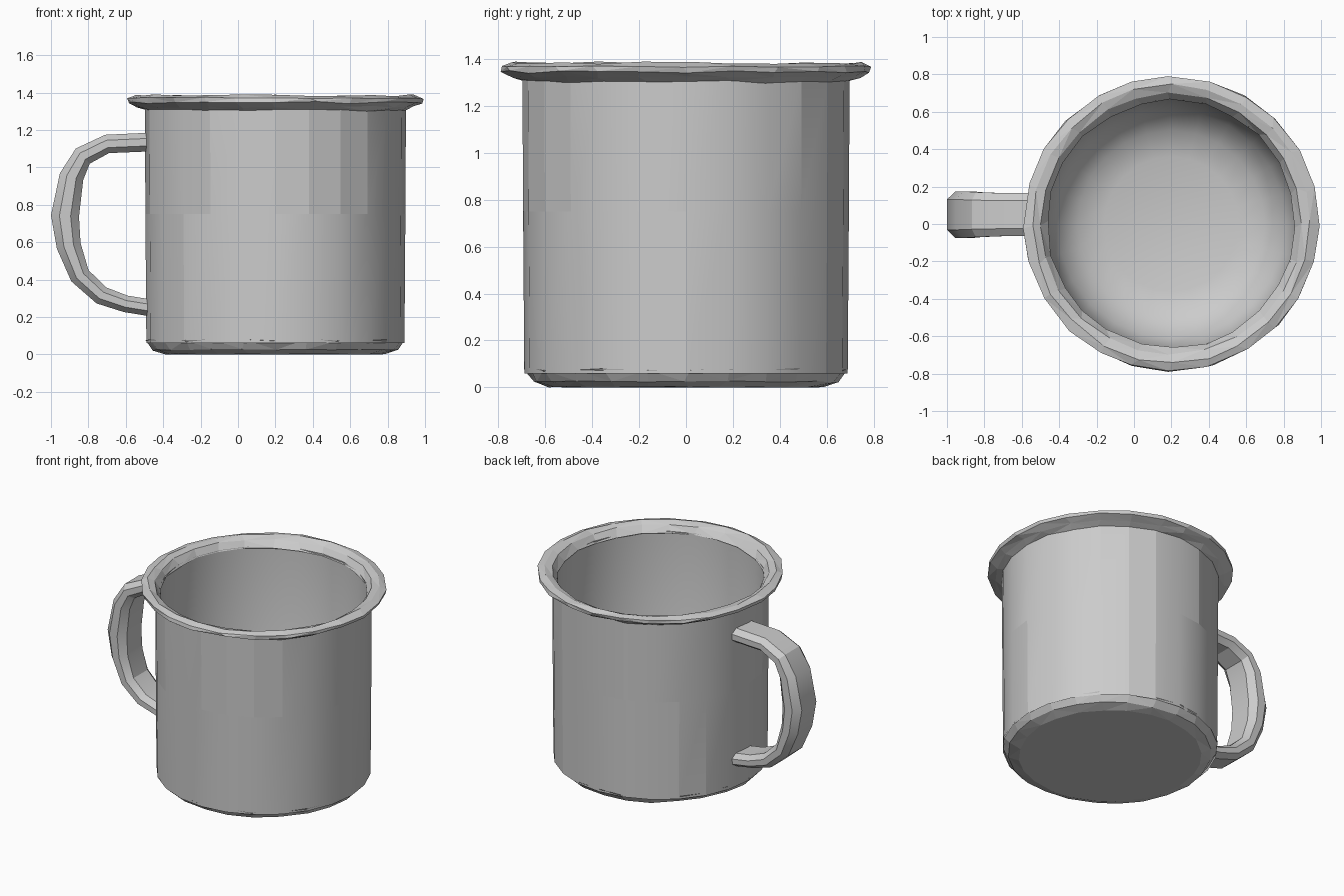
import bpy, bmesh, math, random
from mathutils import Vector

random.seed(4)
SIDES = 24
CENTRE = Vector((0.2, 0, 0))

cube = bpy.data.objects.get("Cube")
if cube:
    bpy.data.objects.remove(cube, do_unlink=True)

grey = bpy.data.materials.new("enamel grey")
grey.use_nodes = True
grey.diffuse_color = (0.6, 0.6, 0.6, 1)
grey.node_tree.nodes["Principled BSDF"].inputs["Base Color"].default_value = (0.6, 0.6, 0.6, 1)


def finish(name, bm, smooth=None, recalc=True):
    if recalc:
        bmesh.ops.recalc_face_normals(bm, faces=bm.faces)
    mesh = bpy.data.meshes.new(name)
    bm.to_mesh(mesh)
    bm.free()
    mesh.materials.append(grey)
    obj = bpy.data.objects.new(name, mesh)
    bpy.context.collection.objects.link(obj)
    if smooth is not None:
        bpy.ops.object.select_all(action='DESELECT')
        bpy.context.view_layer.objects.active = obj
        obj.select_set(True)
        bpy.ops.object.shade_smooth_by_angle(angle=math.radians(smooth))
    return obj


def bridge(bm, a, b):
    """Join two rings of the same length with quads."""
    for i in range(len(a)):
        j = (i + 1) % len(a)
        bm.faces.new((a[i], a[j], b[j], b[i]))


def lathe(profile, closed=False, jitter=0.0, cap=False):
    """Turn (radius, height) points about the mug axis."""
    bm = bmesh.new()
    rings = []
    for r, z in profile:
        ring = []
        for i in range(SIDES):
            a = math.tau * i / SIDES + random.uniform(-1, 1) * jitter * 4
            rr = r + random.uniform(-1, 0.5) * jitter
            zz = max(0, z + random.uniform(-1, 0.5) * jitter)
            ring.append(bm.verts.new(CENTRE + Vector((rr * math.cos(a), rr * math.sin(a), zz))))
        rings.append(ring)
    for a, b in zip(rings, rings[1:]):
        bridge(bm, a, b)
    if closed:
        bridge(bm, rings[-1], rings[0])
    if cap:
        bm.faces.new(rings[0])
    return bm


# Outer wall: two bands of panels, with some seams left open
bm = lathe([(0.69, 0.06), (0.695, 0.75), (0.698, 1.32)])
bmesh.ops.recalc_face_normals(bm, faces=bm.faces)
seams = []
for e in bm.edges:
    lo, hi = sorted(v.co.z for v in e.verts)
    if hi - lo > 0.1 and random.random() < 0.35:
        seams.append(e)
    elif 0.5 < lo and hi < 1 and random.random() < 0.5:
        seams.append(e)
bmesh.ops.split_edges(bm, edges=seams)
finish("outer_wall", bm, 35, recalc=False)

# Rough rounded base edge with flat underside
bm = lathe([(0.59, 0.0), (0.655, 0.025), (0.692, 0.08)], jitter=0.007, cap=True)
bmesh.ops.triangulate(bm, faces=[f for f in bm.faces if len(f.verts) == 4])
finish("base", bm)

# Inner wall, sloping into a flat floor
bm = lathe([(0.36, 0.05), (0.5, 0.09), (0.61, 0.19), (0.665, 0.36), (0.67, 1.33)], cap=True)
bmesh.ops.recalc_face_normals(bm, faces=bm.faces)
floor = max(bm.faces, key=lambda f: len(f.verts))
if floor.normal.z < 0:
    bmesh.ops.reverse_faces(bm, faces=bm.faces)
finish("inner_wall", bm, 35, recalc=False)

# Rolled rim with uneven facets
bm = lathe([(0.665, 1.32), (0.7, 1.37), (0.745, 1.387), (0.79, 1.372),
            (0.788, 1.348), (0.74, 1.325), (0.695, 1.305)], closed=True, jitter=0.008)
bmesh.ops.triangulate(bm, faces=bm.faces)
finish("rim", bm)

# Handle: rounded strap swept along a bent path; (x, z, thickness, width)
path = [(-0.475, 1.135, 0.1, 0.23), (-0.7, 1.125, 0.1, 0.23), (-0.83, 1.06, 0.11, 0.24),
        (-0.89, 0.95, 0.13, 0.25), (-0.925, 0.74, 0.15, 0.25), (-0.905, 0.58, 0.13, 0.25),
        (-0.845, 0.42, 0.11, 0.24), (-0.73, 0.315, 0.1, 0.23), (-0.6, 0.27, 0.09, 0.22),
        (-0.475, 0.25, 0.09, 0.22)]
bm = bmesh.new()
rings = []
points = [Vector((x, 0.05, z)) for x, z, t, w in path]
for k, (x, z, thick, width) in enumerate(path):
    along = (points[min(k + 1, len(path) - 1)] - points[max(k - 1, 0)]).normalized()
    across = Vector((0, 1, 0))
    out = along.cross(across)
    ring = []
    for u, v in ((1, 0.4), (0.65, 1), (-0.65, 1), (-1, 0.4),
                 (-1, -0.4), (-0.65, -1), (0.65, -1), (1, -0.4)):
        ring.append(bm.verts.new(points[k] + across * u * width / 2 + out * v * thick / 2))
    rings.append(ring)
for a, b in zip(rings, rings[1:]):
    bridge(bm, a, b)
bm.faces.new(rings[0])
bm.faces.new(rings[-1])
finish("handle", bm, 25)
